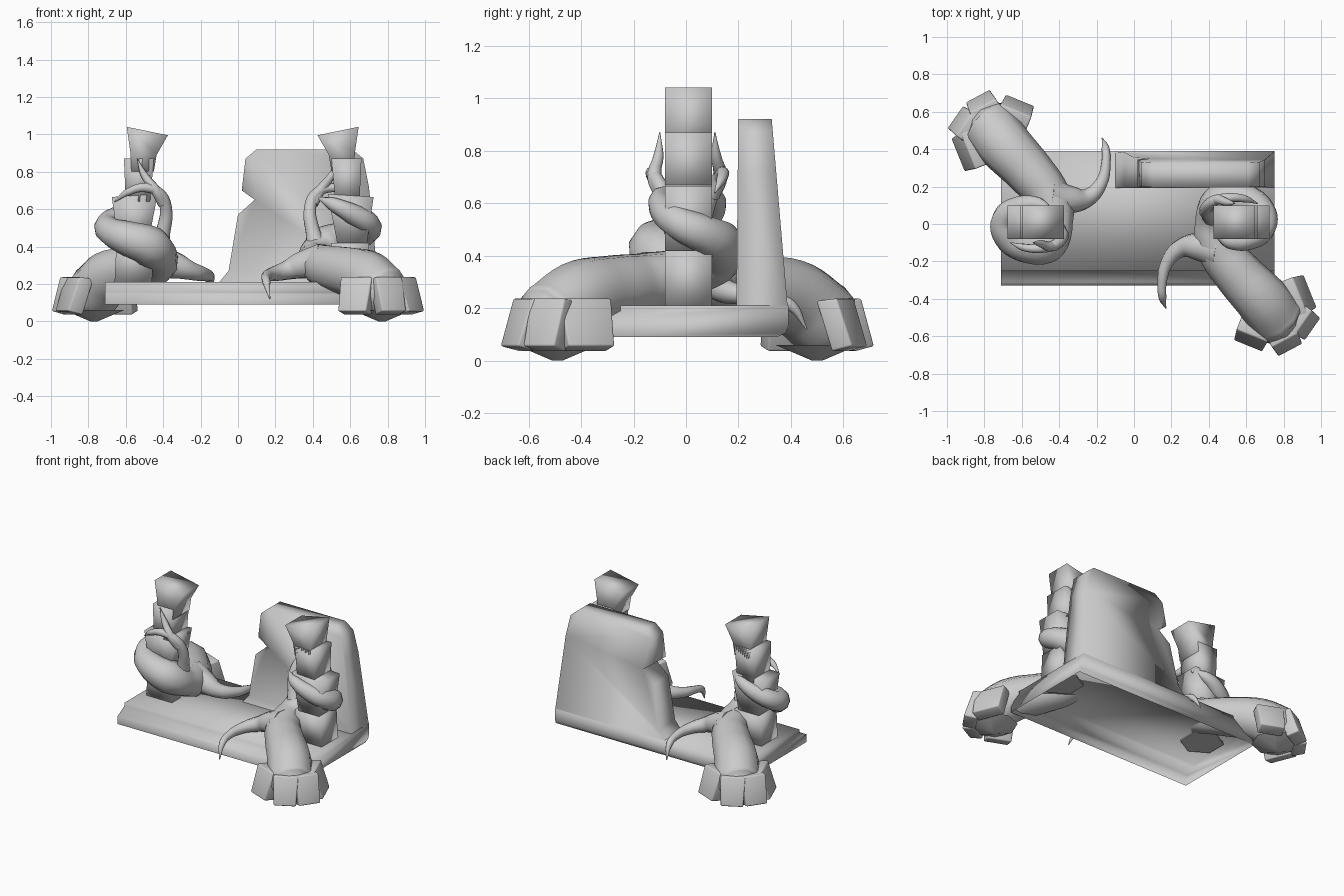
import bpy
import bmesh
from math import radians, pi
from mathutils import Matrix, Vector

if "Cube" in bpy.data.objects:
    bpy.data.objects.remove(bpy.data.objects["Cube"])

stone = bpy.data.materials.new("stone_grey")
stone.use_nodes = True
stone.diffuse_color = (0.6, 0.6, 0.6, 1)
stone.node_tree.nodes["Principled BSDF"].inputs["Base Color"].default_value = (0.6, 0.6, 0.6, 1)


def finish(name, mesh, matrix=Matrix(), angle=95):
    """Link a mesh as a named object with smooth shading and sharp edges."""
    mesh.transform(matrix)
    mesh.materials.clear()
    mesh.materials.append(stone)
    mesh.shade_smooth()
    mesh.set_sharp_from_angle(angle=radians(angle))
    obj = bpy.data.objects.new(name, mesh)
    bpy.context.collection.objects.link(obj)


def prism(name, near, far, matrix=Matrix(), bevel=0, hollow=False):
    """Solid between two matching outlines, optionally open underneath."""
    bm = bmesh.new()
    a = [bm.verts.new(p) for p in near]
    b = [bm.verts.new(p) for p in far]
    bm.faces.new(a)
    bm.faces.new(b[::-1])
    for i in range(len(a)):
        j = (i + 1) % len(a)
        bm.faces.new((a[i], b[i], b[j], a[j]))
    if bevel:
        bmesh.ops.bevel(bm, geom=bm.edges[:], offset=bevel, segments=2,
                        profile=0.5, affect='EDGES')
    bmesh.ops.recalc_face_normals(bm, faces=bm.faces[:])
    if hollow:
        under = [f for f in bm.faces if f.normal.z < -0.95]
        bmesh.ops.delete(bm, geom=under, context='FACES')
    mesh = bpy.data.meshes.new(name)
    bm.to_mesh(mesh)
    bm.free()
    finish(name, mesh, matrix)


def tentacle(name, points, matrix):
    """Tapered tube through (x, y, z, radius) points."""
    curve = bpy.data.curves.new(name + "_path", 'CURVE')
    curve.dimensions = '3D'
    curve.bevel_depth = 1
    curve.bevel_resolution = 3
    curve.resolution_u = 5
    curve.use_fill_caps = True
    spline = curve.splines.new('BEZIER')
    spline.bezier_points.add(len(points) - 1)
    for bp, (x, y, z, r) in zip(spline.bezier_points, points):
        bp.co = (x, y, z)
        bp.radius = r
        bp.handle_left_type = bp.handle_right_type = 'AUTO'
    helper = bpy.data.objects.new(name + "_path", curve)
    bpy.context.collection.objects.link(helper)
    bpy.context.view_layer.update()
    graph = bpy.context.evaluated_depsgraph_get()
    mesh = bpy.data.meshes.new_from_object(helper.evaluated_get(graph))
    bpy.data.objects.remove(helper)
    finish(name, mesh, matrix, 60)


def cone(name, sides, r1, r2, depth, matrix):
    bm = bmesh.new()
    bmesh.ops.create_cone(bm, cap_ends=True, segments=sides, radius1=r1,
                          radius2=r2, depth=depth)
    mesh = bpy.data.meshes.new(name)
    bm.to_mesh(mesh)
    bm.free()
    finish(name, mesh, matrix, 35)


def half_turn(x, y):
    move = Matrix.Translation((x, y, 0))
    return move @ Matrix.Rotation(pi, 4, 'Z') @ move.inverted()


# Hollow base slab with a sloping front step
slab = [(-0.33, 0.09), (-0.33, 0.145), (-0.31, 0.155), (-0.25, 0.19), (-0.25, 0.21),
        (0.39, 0.21), (0.39, 0.13), (0.38, 0.105), (0.35, 0.09)]
prism("base", [(-0.71, y, z) for y, z in slab], [(0.75, y, z) for y, z in slab], hollow=True)

# Broken backrest, its rear face leaning forward
outline = [(-0.1, 0.21), (-0.05, 0.27), (0, 0.57), (0.09, 0.65), (0.02, 0.7), (0.04, 0.87),
           (0.1, 0.92), (0.61, 0.92), (0.67, 0.87), (0.7, 0.72), (0.75, 0.21)]
prism("backrest", [(x, 0.19 + 0.01 * z, z) for x, z in outline],
      [(x, 0.405 - 0.085 * z, z) for x, z in outline], hollow=True)

# Stacked blocks of one post
blocks = {
    "foot": [(0.51, 0.205), (0.71, 0.205), (0.7, 0.42), (0.5, 0.42)],
    "lower": [(0.53, 0.42), (0.69, 0.42), (0.725, 0.665), (0.48, 0.68)],
    "upper": [(0.52, 0.64), (0.65, 0.64), (0.66, 0.87), (0.5, 0.87)],
    "flared_top": [(0.5, 0.8), (0.62, 0.8), (0.625, 0.9), (0.645, 1.04),
                   (0.425, 0.995), (0.485, 0.89)],
}

# Limb from the paw, coiling up round the post
limb = [(0.84, -0.57, 0.12, 0.09), (0.78, -0.52, 0.15, 0.15), (0.69, -0.41, 0.235, 0.145),
        (0.55, -0.26, 0.275, 0.13), (0.45, -0.13, 0.3, 0.115), (0.42, 0.01, 0.34, 0.095),
        (0.47, 0.11, 0.4, 0.11), (0.58, 0.125, 0.44, 0.095), (0.68, 0.07, 0.48, 0.075),
        (0.695, -0.02, 0.52, 0.065), (0.61, -0.085, 0.575, 0.055), (0.51, -0.095, 0.625, 0.038),
        (0.43, -0.05, 0.66, 0.006)]
# Thin arch growing from the limb and hooking over the coil
arch = [(0.43, 0.03, 0.37, 0.06), (0.4, 0.05, 0.48, 0.04), (0.385, 0.08, 0.6, 0.034),
        (0.42, 0.12, 0.685, 0.028), (0.5, 0.14, 0.715, 0.025), (0.59, 0.135, 0.69, 0.02),
        (0.66, 0.11, 0.64, 0.003)]
# Spike rising from the arch
spike = [(0.4, 0.1, 0.63, 0.03), (0.44, 0.13, 0.7, 0.028), (0.5, 0.115, 0.78, 0.02),
         (0.54, 0.11, 0.87, 0.002)]
# Side tail that droops over the slab edge
tail = [(0.45, -0.14, 0.32, 0.1), (0.34, -0.12, 0.3, 0.075), (0.25, -0.13, 0.27, 0.05),
        (0.175, -0.21, 0.25, 0.035), (0.15, -0.32, 0.235, 0.025), (0.152, -0.39, 0.21, 0.022),
        (0.17, -0.45, 0.12, 0.003)]
# Toes: x, y, outward angle, width
toes = [(0.63, -0.6, -112, 0.18), (0.81, -0.625, -62, 0.16),
        (0.91, -0.53, -35, 0.16), (0.89, -0.38, 22, 0.21)]
rect = [(-1, -1), (1, -1), (1, 1), (-1, 1)]

for side, post_turn, limb_turn in (("left", Matrix(), Matrix()),
                                   ("right", half_turn(0.025, 0.01), half_turn(0, 0.005))):
    for part, shape in blocks.items():
        prism(f"{side}_post_{part}", [(x, -0.08, z) for x, z in shape],
              [(x, 0.1, z) for x, z in shape], post_turn)
    # Hexagonal socket under the post, inside the slab
    cone(f"{side}_post_socket", 6, 0.14, 0.14, 0.008,
         post_turn @ Matrix.Translation((0.61, 0.01, 0.205)))
    for part, path in (("limb", limb), ("arch", arch), ("spike", spike), ("tail", tail)):
        tentacle(f"{side}_{part}", path, limb_turn)

    # Blocky toes that lean outward at the bottom
    for n, (x, y, angle, width) in enumerate(toes, 1):
        place = Matrix.Translation((x, y, 0)) @ Matrix.Rotation(radians(angle), 4, 'Z')
        bottom = [Vector((0.015 + 0.042 * u, v * width * 0.45, 0.045 + 0.01 * u)) for u, v in rect]
        top = [Vector((-0.045 + 0.042 * u, v * width * 0.5, 0.232 + 0.005 * u)) for u, v in rect]
        prism(f"{side}_toe_{n}", bottom, top, limb_turn @ place, 0.008)

    # Shallow pointed pad under the paw
    cone(f"{side}_paw_pad", 8, 0.02, 0.16, 0.06,
         limb_turn @ Matrix.Translation((0.77, -0.49, 0.03)))
